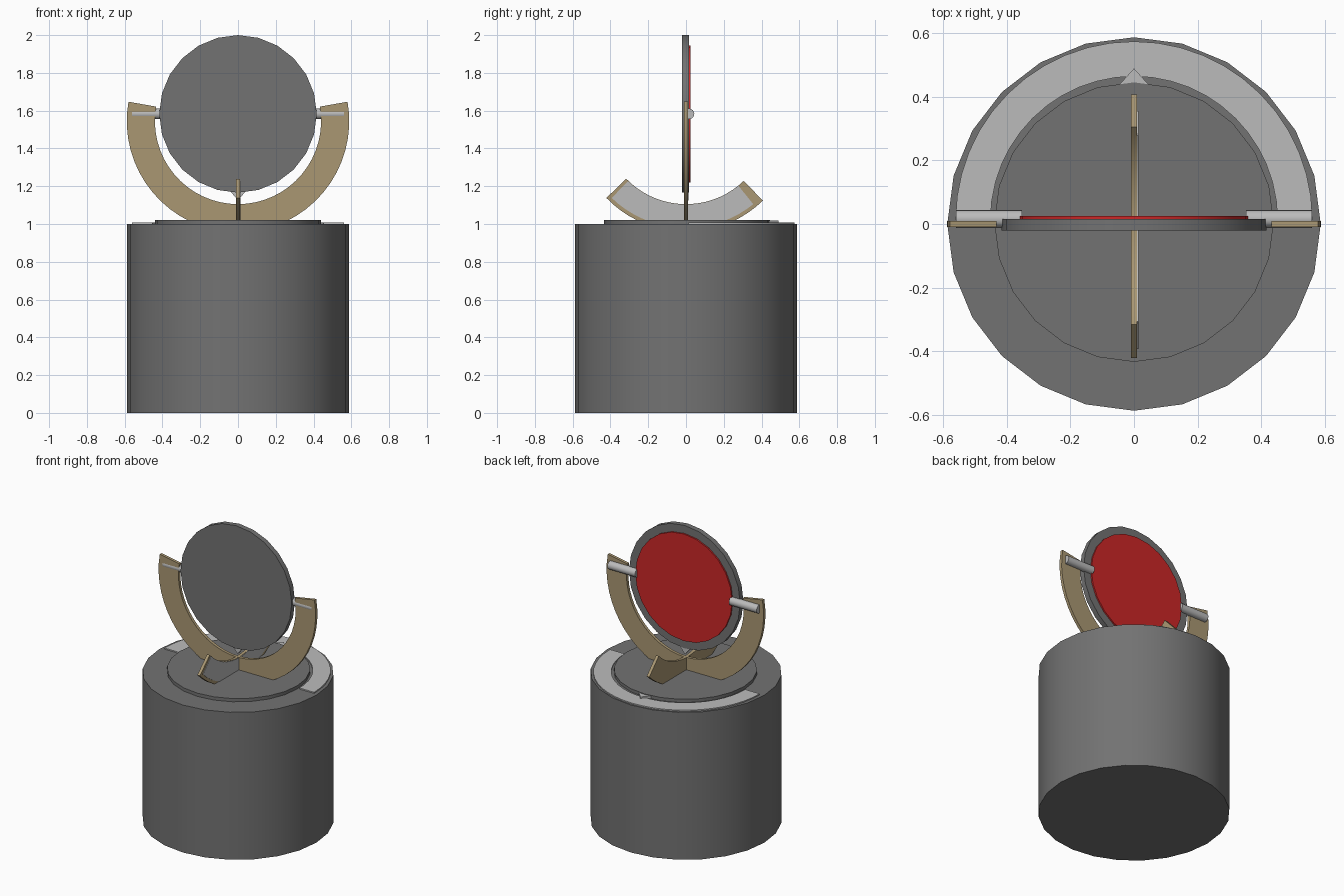
import bpy, bmesh
from math import pi, radians, sin, cos
from mathutils import Matrix

if "Cube" in bpy.data.objects:
    bpy.data.objects.remove(bpy.data.objects["Cube"])


def material(name, color):
    m = bpy.data.materials.new(name)
    m.diffuse_color = (*color, 1)
    m.use_nodes = True
    m.node_tree.nodes["Principled BSDF"].inputs["Base Color"].default_value = m.diffuse_color
    return m


DARK = material("dark_grey", (0.17, 0.17, 0.17))
LIGHT = material("light_grey", (0.5, 0.5, 0.5))
TAN = material("tan", (0.4, 0.31, 0.17))
RED = material("red", (0.6, 0.02, 0.02))

# Local (u, v, depth) frames: flat on the ground, standing in xz, standing in yz
FLAT = Matrix.Identity(4)
FACE_XZ = Matrix(((1, 0, 0, 0), (0, 0, 1, 0), (0, 1, 0, 0), (0, 0, 0, 1)))
FACE_YZ = Matrix(((0, 0, 1, 0), (1, 0, 0, 0), (0, 1, 0, 0), (0, 0, 0, 1)))


def finish(name, bm, mat, frame, smooth=True):
    bmesh.ops.transform(bm, matrix=frame, verts=bm.verts)
    bmesh.ops.recalc_face_normals(bm, faces=bm.faces)
    me = bpy.data.meshes.new(name)
    bm.to_mesh(me)
    bm.free()
    me.materials.append(mat)
    ob = bpy.data.objects.new(name, me)
    bpy.context.collection.objects.link(ob)
    if smooth:
        bpy.ops.object.select_all(action='DESELECT')
        ob.select_set(True)
        bpy.context.view_layer.objects.active = ob
        bpy.ops.object.shade_smooth_by_angle(angle=radians(30))
    return ob


def prism(name, pts, d0, d1, mat, frame=FLAT, smooth=False):
    """Extrude a flat outline from depth d0 to d1."""
    bm = bmesh.new()
    lo = [bm.verts.new((u, v, d0)) for u, v in pts]
    hi = [bm.verts.new((u, v, d1)) for u, v in pts]
    bm.faces.new(lo)
    bm.faces.new(hi)
    n = len(pts)
    for i in range(n):
        j = (i + 1) % n
        bm.faces.new((lo[i], lo[j], hi[j], hi[i]))
    return finish(name, bm, mat, frame, smooth)


def disc(name, center, r, d0, d1, mat, frame=FLAT, n=24):
    pts = [(center[0] + r * cos(2 * pi * i / n), center[1] + r * sin(2 * pi * i / n))
           for i in range(n)]
    return prism(name, pts, d0, d1, mat, frame, True)


def arc(name, center, r0, r1, a0, a1, d0, d1, mat, frame=FLAT, n=24):
    """Flat ring segment with thickness, angles in degrees."""
    bm = bmesh.new()
    rows = []
    for i in range(n + 1):
        a = radians(a0 + (a1 - a0) * i / n)
        rows.append([bm.verts.new((center[0] + r * cos(a), center[1] + r * sin(a), d))
                     for r, d in ((r0, d0), (r1, d0), (r1, d1), (r0, d1))])
    for p, q in zip(rows, rows[1:]):
        for k in range(4):
            m = (k + 1) % 4
            bm.faces.new((p[k], p[m], q[m], q[k]))
    bm.faces.new(rows[0])
    bm.faces.new(rows[-1])
    return finish(name, bm, mat, frame)


# Base and turntable
disc("pedestal", (0, 0), 0.588, 0, 1.0, DARK)
disc("turntable", (0, 0.006), 0.44, 0.99, 1.022, DARK)

# Rotation scale on the base with its pointer
arc("rotation_scale", (0, 0.013), 0.452, 0.562, 0, 180, 0.995, 1.008, LIGHT)
prism("rotation_pointer", [(-0.045, 0.44), (0.045, 0.44), (0, 0.49)], 1.0, 1.018, LIGHT)

# Crossed cradle arcs
C = (0, 1.545)
arc("cradle_arm", C, 0.44, 0.589, -190, 10, -0.01, 0.01, TAN, FACE_XZ, 32)
arc("tilt_arc", C, 0.44, 0.586, -136, -46, -0.01, 0.01, TAN, FACE_YZ, 18)
arc("tilt_scale", C, 0.442, 0.566, -134, -51, 0.008, 0.0135, LIGHT, FACE_YZ, 18)

# Round plate with red back panel and tilt pointer
P = (0, 1.583)
disc("plate", P, 0.417, -0.02, 0.015, DARK, FACE_XZ)
disc("back_panel", P, 0.363, 0.012, 0.025, RED, FACE_XZ)
prism("tilt_pointer", [(-0.045, 1.178), (0.045, 1.178), (0, 1.125)], -0.005, 0.012,
      LIGHT, FACE_XZ)

# Pivot pins
for side, s in (("left", -1), ("right", 1)):
    disc(side + "_pivot_pin", (0.016, 1.583), 0.028, s * 0.352, s * 0.56, LIGHT, FACE_YZ, 16)
